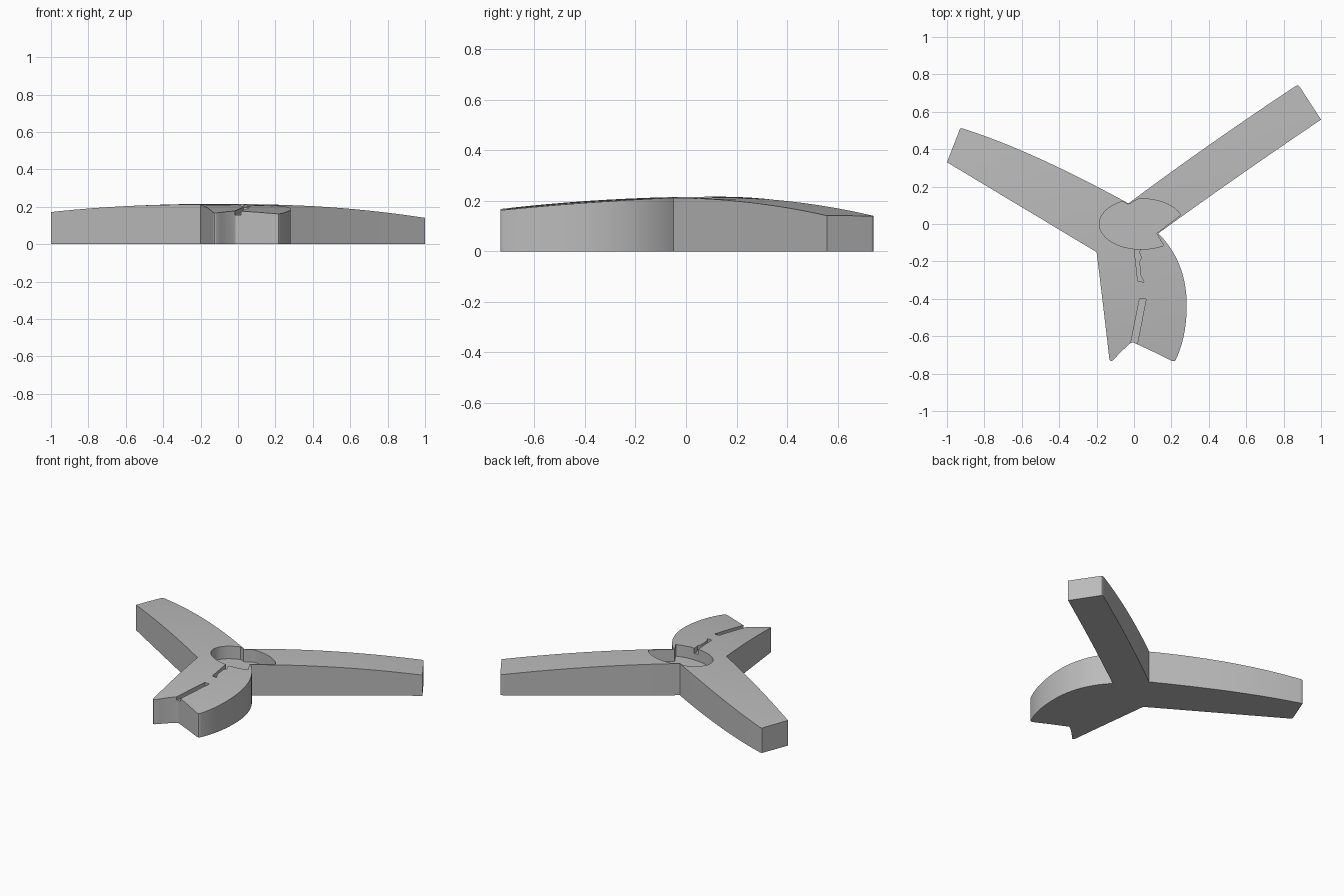
import bpy, bmesh, math
from mathutils import Vector

old = bpy.data.objects.get("Cube")
if old:
    bpy.data.objects.remove(old, do_unlink=True)

FLOOR = 0.13          # level of the hub recess
TOP = 0.216           # crown of the dome


def dome(x, y):
    return TOP - 0.05 * (x + 0.1) ** 2 - 0.07 * (y - 0.1) ** 2


def bend(a, c, b, n=12):
    """Quadratic curve from a towards b, leaving out the end point."""
    a, c, b = Vector(a), Vector(c), Vector(b)
    return [a * (1 - t) ** 2 + c * 2 * t * (1 - t) + b * t * t
            for t in (i / n for i in range(n))]


def make_object(name, bm):
    bmesh.ops.recalc_face_normals(bm, faces=bm.faces)
    mesh = bpy.data.meshes.new(name)
    bm.to_mesh(mesh)
    bm.free()
    obj = bpy.data.objects.new(name, mesh)
    bpy.context.collection.objects.link(obj)
    return obj


def extrude_up(bm, height):
    """Raise all flat faces, leaving a closed solid; height is a function."""
    result = bmesh.ops.extrude_face_region(bm, geom=bm.faces[:])
    for v in result["geom"]:
        if isinstance(v, bmesh.types.BMVert):
            v.co.z = height(v.co.x, v.co.y)


def flat_face(points, z):
    bm = bmesh.new()
    bm.faces.new([bm.verts.new((p[0], p[1], z)) for p in points])
    return bm


# Material
grey = bpy.data.materials.new("plain grey")
grey.use_nodes = True
grey.diffuse_color = (0.5, 0.5, 0.5, 1)
grey.node_tree.nodes["Principled BSDF"].inputs["Base Color"].default_value = (0.5, 0.5, 0.5, 1)

# Three-armed outline: left arm, right arm, then the rounded front lobe
back_notch, side_notch = (-0.03, 0.11), (0.13, -0.05)
outline = (
    bend((-0.93, 0.51), (-0.92, 0.514), (-0.905, 0.507), 3)
    + bend((-0.905, 0.507), (-0.54, 0.39), back_notch)
    + bend(back_notch, (0.4, 0.43), (0.865, 0.738))
    + bend((0.865, 0.738), (0.878, 0.745), (0.885, 0.735), 3)
    + [(0.885, 0.735), (1.0, 0.558)]
    + bend((1.0, 0.558), (0.56, 0.262), side_notch)
    + bend(side_notch, (0.28, -0.2), (0.282, -0.43), 16)
    + bend((0.282, -0.43), (0.282, -0.6), (0.226, -0.72), 12)
    + bend((0.226, -0.72), (0.22, -0.74), (0.2, -0.731), 4)
    + bend((0.2, -0.731), (0.1, -0.68), (0.0, -0.635), 2)
    + bend((0.0, -0.635), (-0.01, -0.63), (-0.02, -0.638), 3)
    + bend((-0.02, -0.638), (-0.07, -0.68), (-0.112, -0.728), 2)
    + bend((-0.112, -0.728), (-0.128, -0.742), (-0.132, -0.72), 4)
    + bend((-0.132, -0.72), (-0.165, -0.43), (-0.2, -0.15), 6)
    + [(-0.2, -0.15), (-1.0, 0.33)]
)

# Body: grid-cut outline raised to the dome
bm = flat_face(outline, 0)
for i in range(-12, 13):
    for axis in ((1, 0, 0), (0, 1, 0)):
        bmesh.ops.bisect_plane(bm, geom=bm.verts[:] + bm.edges[:] + bm.faces[:],
                               plane_co=Vector(axis) * (i * 0.08 + 0.013), plane_no=axis)
extrude_up(bm, dome)
bmesh.ops.triangulate(bm, faces=bm.faces[:])
body = make_object("three_arm_body", bm)
body.data.materials.append(grey)

# Hub recess: an oval kept just inside both notches
start, end = 0.37, 2 * math.pi - 1.02
recess = []
for i in range(65):
    t = start + (end - start) * i / 64
    x, y = 0.04 + 0.225 * math.cos(t), 0.135 * math.sin(t)
    if y > 0:
        y = min(y, 0.103 + 0.6 * abs(x + 0.03))
    recess.append((x, y))
recess.append((0.12, -0.05))

# Slots along the front lobe
rear_slot = [(0.0, -0.125), (0.034, -0.125), (0.029, -0.155), (0.04, -0.18), (0.029, -0.2),
             (0.034, -0.27), (0.054, -0.31), (0.02, -0.306), (0.01, -0.21)]
front_slot = [(0.03, -0.4), (0.065, -0.4), (0.016, -0.65), (-0.02, -0.65)]

for name, points, level in (("recess_cutter", recess, FLOOR),
                            ("rear_slot_cutter", rear_slot, 0.175),
                            ("front_slot_cutter", front_slot, 0.155)):
    bm = flat_face(points, level)
    extrude_up(bm, lambda x, y: 0.3)
    cutter = make_object(name, bm)
    cutter.data.materials.append(grey)
    cutter.hide_render = True
    mod = body.modifiers.new(name, "BOOLEAN")
    mod.operation = "DIFFERENCE"
    mod.solver = "EXACT"
    mod.object = cutter
    bpy.context.view_layer.objects.active = body
    bpy.ops.object.modifier_apply(modifier=mod.name)
    bpy.data.objects.remove(cutter, do_unlink=True)

# Smooth curved sides, sharp rims
bpy.ops.object.select_all(action="DESELECT")
body.select_set(True)
bpy.context.view_layer.objects.active = body
bpy.ops.object.shade_smooth_by_angle(angle=math.radians(30))
